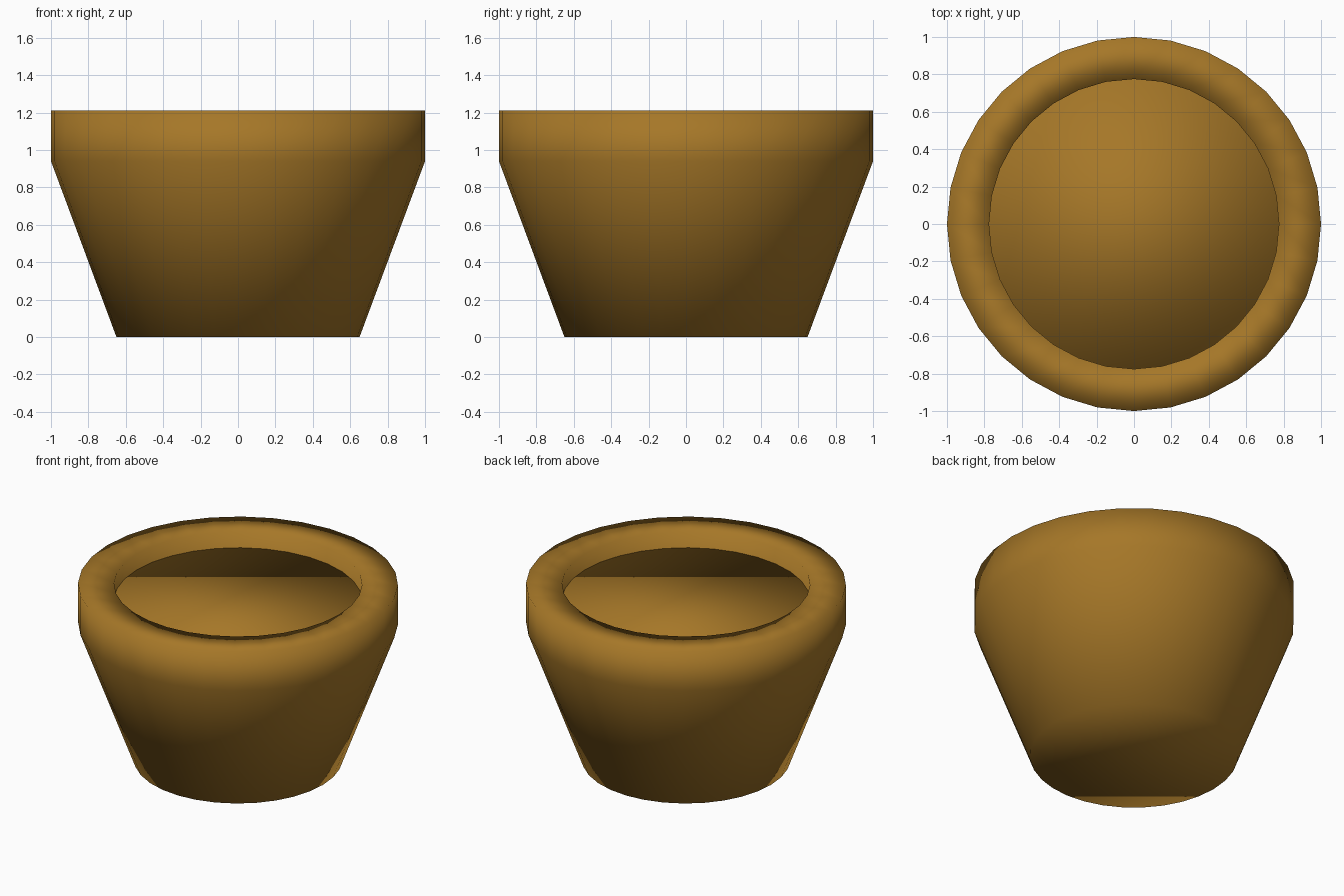
import bpy
import bmesh
from math import cos, sin, tau

SIDES = 32

cube = bpy.data.objects.get("Cube")
if cube:
    bpy.data.objects.remove(cube, do_unlink=True)

# Warm brown clay
clay = bpy.data.materials.new("warm_brown")
clay.use_nodes = True
clay_colour = (0.38, 0.185, 0.021, 1)
clay.diffuse_color = clay_colour
clay.node_tree.nodes["Principled BSDF"].inputs["Base Color"].default_value = clay_colour


def lathe(name, profile):
    """Spin a (radius, height) profile into a closed, smooth-shaded solid."""
    bm = bmesh.new()
    rings = [[bm.verts.new((r * cos(tau * i / SIDES), r * sin(tau * i / SIDES), z))
              for i in range(SIDES)] for r, z in profile]
    for low, high in zip(rings, rings[1:]):
        for i in range(SIDES):
            j = (i + 1) % SIDES
            bm.faces.new((low[i], low[j], high[j], high[i]))
    bm.faces.new(rings[0][::-1])
    bm.faces.new(rings[-1])
    for face in bm.faces:
        face.smooth = True
    bm.normal_update()
    mesh = bpy.data.meshes.new(name)
    bm.to_mesh(mesh)
    bm.free()
    mesh.materials.append(clay)
    obj = bpy.data.objects.new(name, mesh)
    bpy.context.collection.objects.link(obj)
    return obj


# Tapered pot with an upright collar and a hollow inside
lathe("pot", [(0.65, 0), (1, 0.94), (1, 1.21), (0.775, 1.21), (0.775, 0.94), (0.5, 0.12)])

# Soil filling the mouth just below the rim
lathe("soil", [(0.78, 0.98), (0.78, 1.1)])
